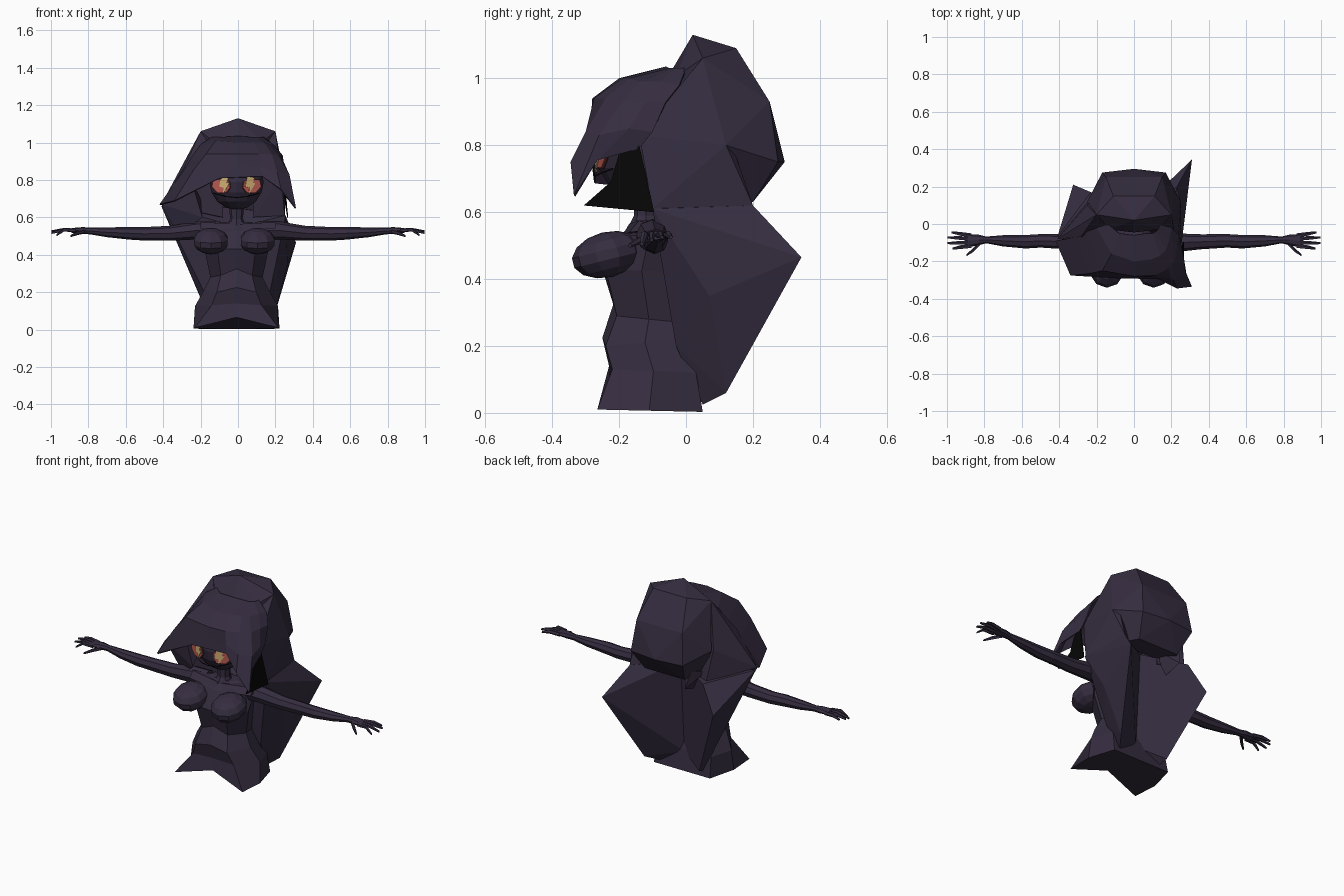
import bpy, bmesh, math
from mathutils import Matrix


def material(name, rgb):
    m = bpy.data.materials.new(name)
    m.diffuse_color = (*rgb, 1)
    return m


PURPLE = material("dusk purple", (0.036, 0.026, 0.051))
BLACK = material("black", (0.002, 0.002, 0.002))
RED = material("coral red", (0.46, 0.10, 0.08))
DARK_RED = material("dark red", (0.09, 0.02, 0.03))
GOLD = material("pale gold", (0.62, 0.42, 0.17))


def finish(name, bm, mat=PURPLE):
    bmesh.ops.recalc_face_normals(bm, faces=bm.faces[:])
    me = bpy.data.meshes.new(name)
    bm.to_mesh(me)
    bm.free()
    me.materials.append(mat)
    ob = bpy.data.objects.new(name, me)
    bpy.context.collection.objects.link(ob)
    return ob


def hull(name, points):
    bm = bmesh.new()
    for p in points:
        bm.verts.new(p)
    bmesh.ops.convex_hull(bm, input=bm.verts[:])
    bmesh.ops.delete(bm, geom=[v for v in bm.verts if not v.link_faces], context='VERTS')
    bmesh.ops.dissolve_limit(bm, angle_limit=math.radians(3), verts=bm.verts[:], edges=bm.edges[:])
    return finish(name, bm)


def loft(name, rings, closed=True, caps=True, mat=PURPLE):
    bm = bmesh.new()
    rows = [[bm.verts.new(p) for p in r] for r in rings]
    n = len(rows[0])
    for a, b in zip(rows, rows[1:]):
        for i in range(n if closed else n - 1):
            j = (i + 1) % n
            bm.faces.new((a[i], a[j], b[j], b[i]))
    if caps:
        bm.faces.new(rows[0])
        bm.faces.new(rows[-1])
    return finish(name, bm, mat)


def tube(name, path, sides=6):
    """path: (x, y, z, half depth, half height) sections running along x"""
    rings = []
    for x, y, z, ry, rz in path:
        rings.append([(x, y + ry * math.cos(t), z + rz * math.sin(t))
                      for t in (2 * math.pi * i / sides for i in range(sides))])
    return loft(name, rings)


def ball(name, loc, radii, segs, rings, tilt=0):
    bm = bmesh.new()
    mat = (Matrix.Translation(loc) @ Matrix.Rotation(tilt, 4, 'X')
           @ Matrix.Diagonal((*radii, 1)))
    bmesh.ops.create_uvsphere(bm, u_segments=segs, v_segments=rings, radius=1, matrix=mat)
    return finish(name, bm)


def plate(name, pts, mat):
    """thin plate from an outline"""
    bm = bmesh.new()
    bm.faces.new([bm.verts.new(p) for p in pts])
    ob = finish(name, bm, mat)
    s = ob.modifiers.new("thickness", 'SOLIDIFY')
    s.thickness = 0.004
    s.offset = 0
    return ob


def both(points):
    return [(s * x, y, z) for x, y, z in points for s in (1, -1)]


# torso: (half width, front y, back y, front centre z, front z, back z)
rings = []
for w, f, b, zc, zf, zb in [(.23, -.27, .05, .065, .01, .003), (.222, -.225, .03, .14, .13, .12),
                            (.175, -.245, .0, .225, .2, .22), (.14, -.212, -.01, .325, .29, .27),
                            (.17, -.245, -.02, .43, .43, .42), (.19, -.19, -.03, .53, .53, .53),
                            (.08, -.15, -.06, .575, .575, .575)]:
    base = zf < .05
    m, k, zm = (f + b) / 2, .97 if base else .6, (zf + zb) / 2
    rings.append([(0, f + (.045 if base else -.005), zc), (w * k, f + .005, zf), (w, m, zm),
                  (w * .8, b, zb), (0, b, zb), (-w * .8, b, zb), (-w, m, zm),
                  (-w * k, f + .005, zf)])
loft("torso", rings)

# neck and head
loft("neck", [[(r * math.cos(t), -.12 + r * math.sin(t), z)
               for t in (math.pi * i / 4 for i in range(8))]
              for z, r in ((.54, .06), (.59, .035), (.70, .04))])
ball("head", (0, -.135, .79), (.145, .138, .15), 12, 8)

# mouth fold across the lower face
loft("mouth_fold", [[(x, -.135 - .139 * math.sqrt(max(0, 1 - (x / .15) ** 2)), z0 + 1.6 * x * x)
                     for x in (-.12, -.08, -.04, 0, .04, .08, .12)]
                    for z0 in (.704, .709)], closed=False, caps=False, mat=BLACK)

# mirrored parts
for side, s in (("right", 1), ("left", -1)):
    ball(side + "_breast", (s * .125 - .012, -.235, .473), (.097, .108, .068), 10, 7, math.radians(14))

    # collar bone
    hull(side + "_collar", [(s * x, y, z) for x, y, z in
                            [(.01, -.17, .565), (.2, -.14, .575), (.2, -.17, .54), (.03, -.19, .53),
                             (.2, -.06, .55), (.02, -.08, .56)]])

    # arm
    tube(side + "_arm", [(s * x, y, z, ry, rz) for x, y, z, ry, rz in
                         [(.12, -.10, .53, .05, .05), (.22, -.10, .53, .05, .048),
                          (.36, -.095, .515, .04, .04), (.50, -.09, .512, .036, .036),
                          (.58, -.095, .515, .036, .034), (.70, -.09, .52, .03, .026),
                          (.79, -.085, .527, .018, .018), (.83, -.085, .53, .028, .018),
                          (.89, -.09, .53, .036, .013)]], 8)
    # fingers and thumb
    for i, (y0, y1, x1, z1) in enumerate([(-.062, -.045, .975, .525), (-.08, -.072, .998, .525),
                                          (-.10, -.103, .998, .517), (-.118, -.132, .97, .505)]):
        tube(f"{side}_finger_{i + 1}", [(s * .87, y0, .53, .012, .011),
                                        (s * .93, (y0 + y1) / 2, .534, .011, .010),
                                        (s * x1, y1, z1, .006, .006)], 5)
    tube(side + "_thumb", [(s * .82, -.10, .525, .013, .012), (s * .86, -.14, .515, .012, .011),
                           (s * .895, -.168, .50, .006, .006)], 5)

    # eye: dark rim, red iris, jagged gold bolt
    def eye_point(dx, dz, lift):
        x, z = .08 + dx, .768 + dz
        return (s * x, -.260 - lift + max(0, abs(x) - .05) * .4, z)

    for name, k, lift, mat in (("rim", 1.12, .006, DARK_RED), ("iris", 1, .011, RED)):
        plate(f"{side}_eye_{name}", [eye_point(dx * k, dz * k, lift) for dx, dz in
                                     [(-.045, -.008), (-.025, -.034), (.02, -.034), (.048, -.005),
                                      (.042, .03), (.0, .034), (-.038, .025)]], mat)
    # bolts slant the same way on both eyes
    plate(f"{side}_eye_bolt", [eye_point(s * dx - (.006 if s > 0 else .016), dz, .017) for dx, dz in
                               [(-.01, -.048), (-.004, -.01), (-.028, -.004), (-.018, .048),
                                (.024, .046), (.012, .016), (.026, .014)]], GOLD)

# bun at the back of the head
hull("hair_bun", both([(0, .02, 1.13), (.2, .05, 1.06), (.11, .15, 1.09), (.15, .25, .93),
                       (.17, .275, .75), (0, .295, .75), (.25, .12, .80), (.13, .2, .63),
                       (.18, .08, .64), (.13, -.03, 1.005), (0, -.045, 1.02)]))

# hair covering each side of the head, under the bun
hull("right_side_hair", [(.23, -.14, .83), (.25, -.1, .61), (.2, .05, 1.06), (.25, .12, .8),
                         (.23, .2, .62), (.08, .0, 1.0), (.08, -.04, .6), (.08, .1, .6)])
hull("left_side_hair", [(-.41, -.08, .67), (-.285, -.07, .87), (-.2, .05, 1.06), (-.25, .1, .8),
                        (-.23, .14, .62), (-.08, .0, 1.0), (-.08, -.04, .6), (-.08, .1, .6)])
# small tuft below the bun
hull("bun_tuft", [(-.2, .1, .66), (-.08, .12, .66), (-.14, .21, .58), (-.12, .05, .52), (-.16, .18, .68)])

# long hair: two wings meeting in a deep cleft behind the spine, each flaring to a point
hull("right_hair_wing", [(.255, -.1, .61), (.31, .345, .465), (.23, .2, .62), (.265, .07, .35),
                         (.19, .12, .06), (.14, .05, .025), (.17, -.03, .2),
                         (0, -.02, .55), (0, .05, .65), (0, .015, .1)])
hull("left_hair_wing", [(-.41, -.07, .66), (-.325, .21, .47), (-.23, .17, .62), (-.26, .06, .33),
                        (-.15, .09, .05), (-.14, .04, .03), (-.18, -.03, .2), (-.3, -.05, .5),
                        (0, -.02, .55), (0, .05, .65), (0, .015, .1)])

# fringe draped over the forehead, with one lock hanging on the right
fringe = loft("fringe", [
    [(-.14, .0, 1.03), (-.08, -.05, 1.03), (0, -.06, 1.035), (.07, -.05, 1.03),
     (.1, -.05, 1.03), (.12, -.04, 1.03), (.13, -.03, 1.03), (.14, .0, 1.03)],
    [(-.2, -.02, .99), (-.12, -.16, 1.01), (0, -.20, 1.0), (.09, -.19, 1.0),
     (.14, -.17, 1.0), (.17, -.14, .99), (.19, -.08, .99), (.2, -.02, .98)],
    [(-.25, -.04, .92), (-.17, -.25, .94), (0, -.28, .94), (.11, -.275, .94),
     (.18, -.24, .94), (.22, -.19, .93), (.23, -.12, .93), (.24, -.06, .93)],
    [(-.305, -.07, .83), (-.24, -.265, .85), (0, -.283, .88), (.12, -.285, .87),
     (.21, -.30, .84), (.275, -.26, .83), (.265, -.17, .85), (.25, -.1, .84)],
    [(-.42, -.09, .67), (-.34, -.275, .69), (-.1, -.29, .81), (.13, -.295, .82),
     (.23, -.345, .75), (.31, -.335, .65), (.28, -.265, .755), (.25, -.14, .79)]],
    closed=False, caps=False)
fringe.modifiers.new("thickness", 'SOLIDIFY').thickness = 0.008

# shadowed lining on the right cheek
plate("hair_lining", [(.265, -.305, .62), (.25, -.225, .69), (.245, -.2, .775), (.25, -.14, .80),
                      (.265, -.095, .60)], BLACK)
# left cheek lock
hull("left_cheek_lock", [(-.41, -.09, .67), (-.25, -.15, .8), (-.19, -.15, .6), (-.32, -.06, .5),
                         (-.2, -.05, .7)])

# the body and face sit slightly to the left of the arm span's centre
for ob in bpy.data.objects:
    if ob.name in ("torso", "neck", "head", "mouth_fold") or "eye" in ob.name or "breast" in ob.name:
        ob.location.x = -.008
